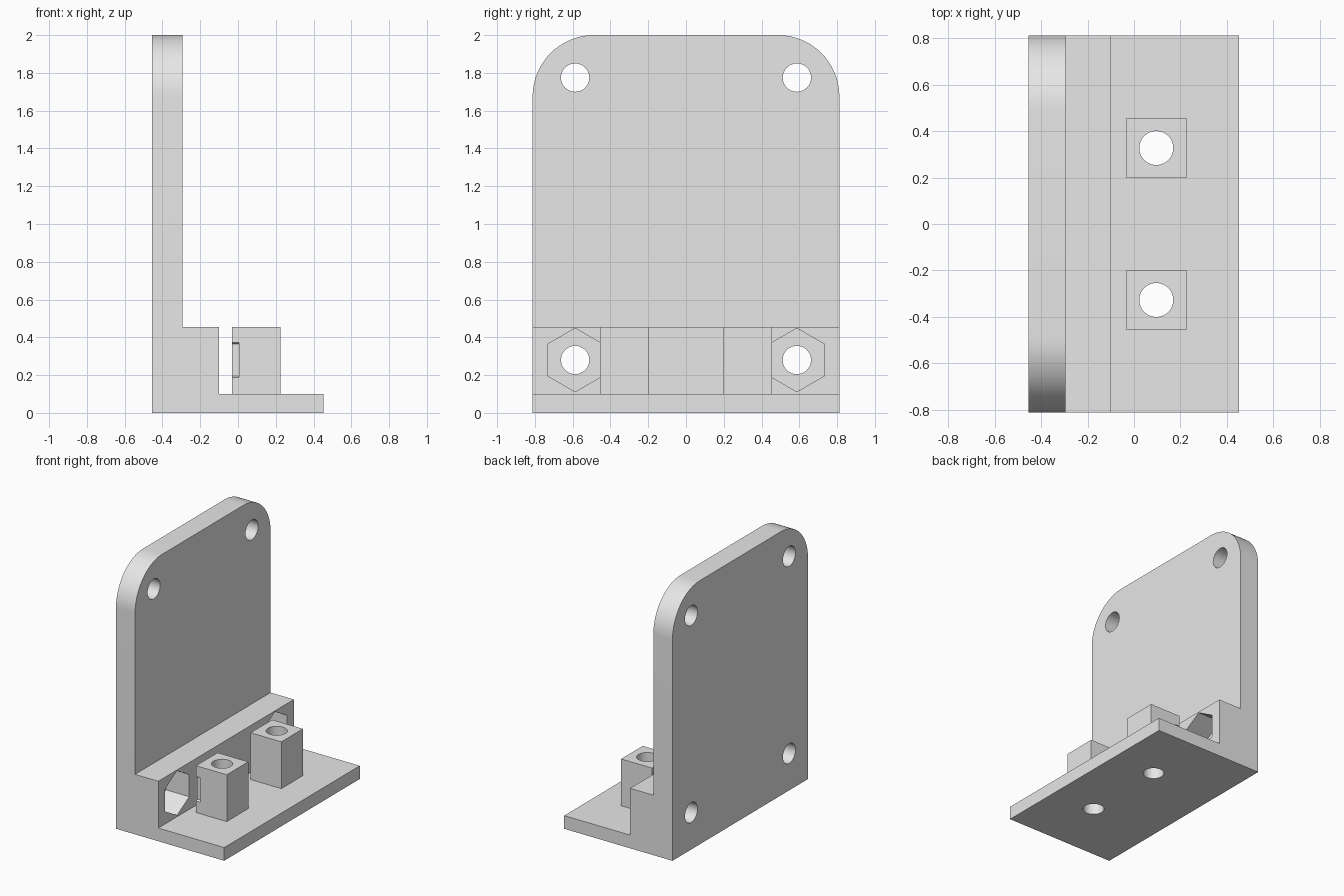
import bpy, bmesh
from math import pi, radians
from mathutils import Matrix, Vector

if "Cube" in bpy.data.objects:
    bpy.data.objects.remove(bpy.data.objects["Cube"])

GREY = (0.8, 0.8, 0.8, 1)
grey = bpy.data.materials.new("plain grey")
grey.use_nodes = True
grey.diffuse_color = GREY
grey.node_tree.nodes["Principled BSDF"].inputs["Base Color"].default_value = GREY

HALF = 0.812                     # half width of the bracket along y
BACK, PLATE, STEP, FRONT = -0.455, -0.295, -0.1, 0.453
BASE_TOP, STEP_TOP, TOP = 0.1, 0.455, 2.0
POST_X, POST_Y, POST_SIZE = 0.096, 0.327, 0.258
BOLT_Y, BOLT_LOW, BOLT_HIGH = 0.587, 0.28, 1.775


def make_object(name, bm):
    bmesh.ops.recalc_face_normals(bm, faces=bm.faces)
    mesh = bpy.data.meshes.new(name)
    bm.to_mesh(mesh)
    bm.free()
    mesh.materials.append(grey)
    obj = bpy.data.objects.new(name, mesh)
    bpy.context.collection.objects.link(obj)
    return obj


def box(name, centre, size):
    bm = bmesh.new()
    bmesh.ops.create_cube(bm, size=1, matrix=Matrix.Translation(centre) @ Matrix.Diagonal((*size, 1)))
    return make_object(name, bm)


def prism(name, centre, radius, length, sides, along_x):
    bm = bmesh.new()
    turn = Matrix.Rotation(pi / 2, 4, "Y") @ Matrix.Rotation(pi / 2, 4, "Z") if along_x else Matrix()
    bmesh.ops.create_cone(bm, cap_ends=True, segments=sides, radius1=radius, radius2=radius,
                          depth=length, matrix=Matrix.Translation(centre) @ turn)
    return make_object(name, bm)


def combine(target, tool, operation):
    mod = target.modifiers.new(operation, "BOOLEAN")
    mod.operation, mod.object, mod.solver = operation, tool, "EXACT"
    bpy.context.view_layer.objects.active = target
    bpy.ops.object.modifier_apply(modifier=mod.name)
    bpy.data.objects.remove(tool)


# Stepped side profile swept across the width
profile = [(BACK, 0), (FRONT, 0), (FRONT, BASE_TOP), (STEP, BASE_TOP),
           (STEP, STEP_TOP), (PLATE, STEP_TOP), (PLATE, TOP), (BACK, TOP)]
bm = bmesh.new()
face = bm.faces.new([bm.verts.new((x, -HALF, z)) for x, z in profile])
swept = bmesh.ops.extrude_face_region(bm, geom=[face])["geom"]
bmesh.ops.translate(bm, vec=Vector((0, 2 * HALF, 0)),
                    verts=[v for v in swept if isinstance(v, bmesh.types.BMVert)])

# Rounded upper corners of the back plate
corners = [e for e in bm.edges if all(v.co.z > TOP - 0.01 for v in e.verts)
           and abs(e.verts[0].co.y - e.verts[1].co.y) < 0.01]
bmesh.ops.bevel(bm, geom=corners, offset=0.325, segments=20, profile=0.5, affect="EDGES")
bracket = make_object("bracket", bm)

for side in (-1, 1):
    # Square post with a vertical screw hole
    y = side * POST_Y
    combine(bracket, box("post", (POST_X, y, (STEP_TOP + 0.05) / 2),
                         (POST_SIZE, POST_SIZE, STEP_TOP - 0.05)), "UNION")
    combine(bracket, prism("screw_hole", (POST_X, y, 0.2), 0.073, 1, 48, False), "DIFFERENCE")
    # Bolt holes through the plate, with a hexagonal nut pocket on the lower one
    y = side * BOLT_Y
    for z in (BOLT_LOW, BOLT_HIGH):
        combine(bracket, prism("bolt_hole", (-0.3, y, z), 0.075, 1, 48, True), "DIFFERENCE")
    combine(bracket, prism("nut_pocket", (PLATE + 0.15, y, BOLT_LOW), 0.168, 0.3, 6, True), "DIFFERENCE")

bpy.ops.object.select_all(action="DESELECT")
bracket.select_set(True)
bpy.context.view_layer.objects.active = bracket
bpy.ops.object.shade_smooth_by_angle(angle=radians(30))
